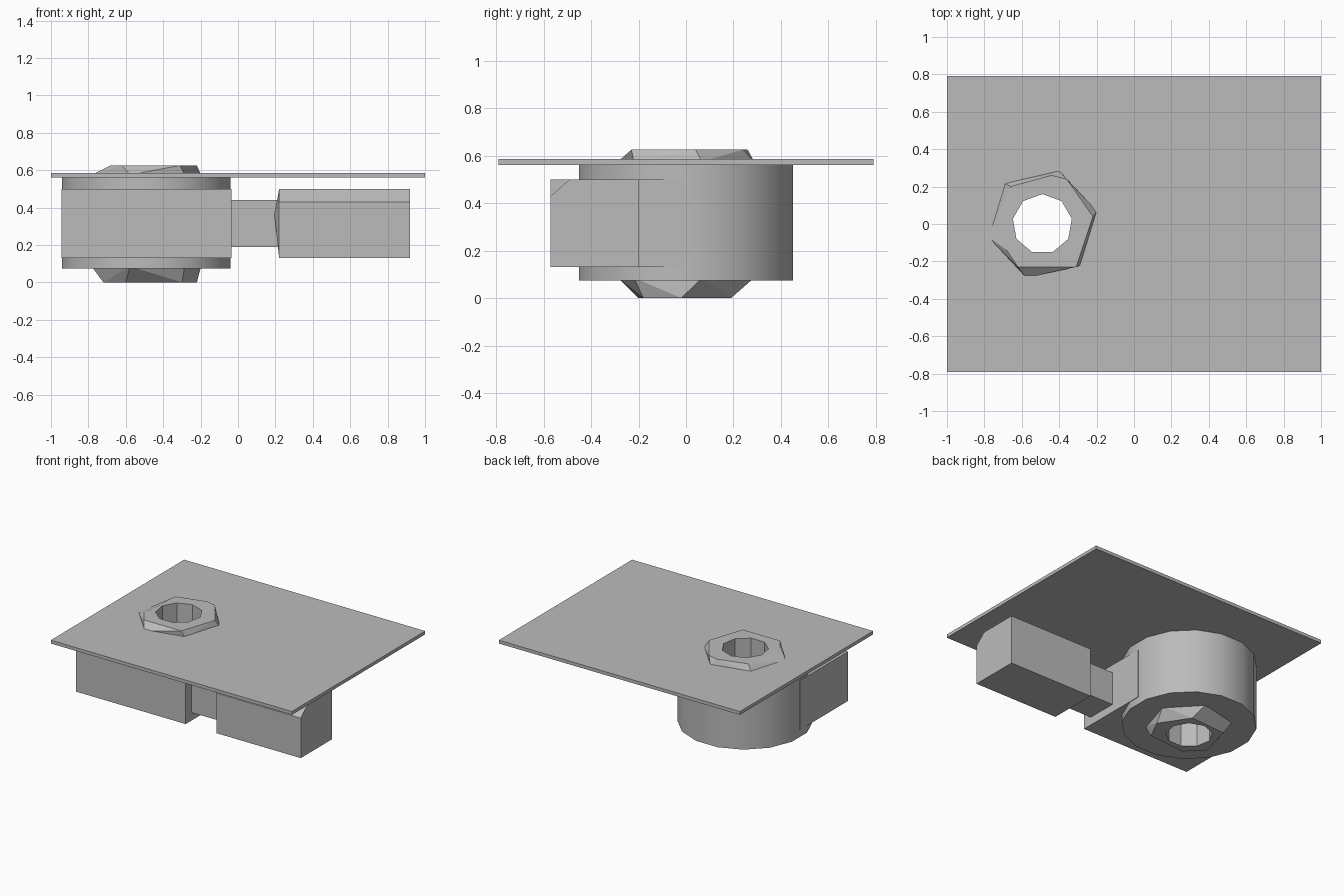
import bpy, bmesh, math
from mathutils import Vector

if "Cube" in bpy.data.objects:
    bpy.data.objects.remove(bpy.data.objects["Cube"], do_unlink=True)

grey = bpy.data.materials.new("plain_grey")
grey.use_nodes = True
colour = (0.5, 0.5, 0.5, 1)
grey.diffuse_color = colour
grey.node_tree.nodes["Principled BSDF"].inputs["Base Color"].default_value = colour

CX = -0.49  # axis of the round housing and its bore


def finish(name, bm):
    bmesh.ops.recalc_face_normals(bm, faces=bm.faces)
    mesh = bpy.data.meshes.new(name)
    bm.to_mesh(mesh)
    bm.free()
    mesh.materials.append(grey)
    obj = bpy.data.objects.new(name, mesh)
    bpy.context.collection.objects.link(obj)
    return obj


def hull(name, points):
    bm = bmesh.new()
    for p in points:
        bm.verts.new(p)
    result = bmesh.ops.convex_hull(bm, input=bm.verts)
    loose = [v for v in result["geom_interior"] if isinstance(v, bmesh.types.BMVert)]
    bmesh.ops.delete(bm, geom=loose, context="VERTS")
    bmesh.ops.dissolve_limit(bm, angle_limit=0.02, verts=bm.verts, edges=bm.edges)
    return finish(name, bm)


def box(name, x, y, z):
    return hull(name, [(a, b, c) for a in x for b in y for c in z])


def ring(radius, sides, z, phase=0):
    return [(CX + radius * math.cos(math.radians(phase + i * 360 / sides)),
             radius * math.sin(math.radians(phase + i * 360 / sides)), z)
            for i in range(sides)]


def at_height(points, z):
    return [(x, y, z) for x, y in points]


# Mounting plate
plate = box("mounting_plate", (-1, 1), (-0.79, 0.79), (0.56, 0.585))

# Round housing with a square front block
housing = hull("round_housing", ring(0.46, 16, 0.075, 11.25) + ring(0.46, 16, 0.56, 11.25))
block = box("housing_front_block", (-0.945, -0.035), (-0.57, 0), (0.13, 0.5))

# Faceted bosses above and below
top_rim = [(-0.31, -0.23), (-0.62, -0.23), (-0.68, -0.14), (-0.66, 0.2),
           (-0.44, 0.26), (-0.36, 0.24), (-0.22, 0.04)]
top_boss = hull("top_boss", ring(0.3, 6, 0.575, 13) + at_height(top_rim, 0.625))
low_rim = [(-0.72, -0.09), (-0.6, -0.2), (-0.3, -0.18), (-0.22, -0.02),
           (-0.36, 0.19), (-0.65, 0.17)]
low_boss = hull("bottom_boss", ring(0.3, 6, 0.085, 13) + at_height(low_rim, 0))

# Bore through every part on the axis
cutter = hull("bore_cutter", ring(0.16, 9, -0.2, 10) + ring(0.16, 9, 0.9, 10))
cutter.hide_render = True
for part in (plate, housing, block, top_boss, low_boss):
    mod = part.modifiers.new("bore", "BOOLEAN")
    mod.operation = "DIFFERENCE"
    mod.solver = "EXACT"
    mod.object = cutter
    bpy.context.view_layer.objects.active = part
    bpy.ops.object.modifier_apply(modifier="bore")
bpy.data.objects.remove(cutter, do_unlink=True)

# Square neck joining the housing to the bar
box("neck", (-0.06, 0.24), (-0.5, -0.27), (0.19, 0.44))

# Bar with a chamfered top front edge and a slightly pointed inner end
section = [(-0.57, 0.13), (-0.2, 0.13), (-0.2, 0.5), (-0.49, 0.5), (-0.57, 0.43)]
bar_points = [(x, y, z) for x in (0.22, 0.92) for y, z in section]
hull("end_bar", bar_points + [(0.195, -0.5, 0.36), (0.195, -0.26, 0.36)])

# Smooth round wall, sharp edges kept
bpy.ops.object.select_all(action="DESELECT")
housing.select_set(True)
bpy.context.view_layer.objects.active = housing
bpy.ops.object.shade_smooth_by_angle(angle=math.radians(30))
housing.select_set(False)
